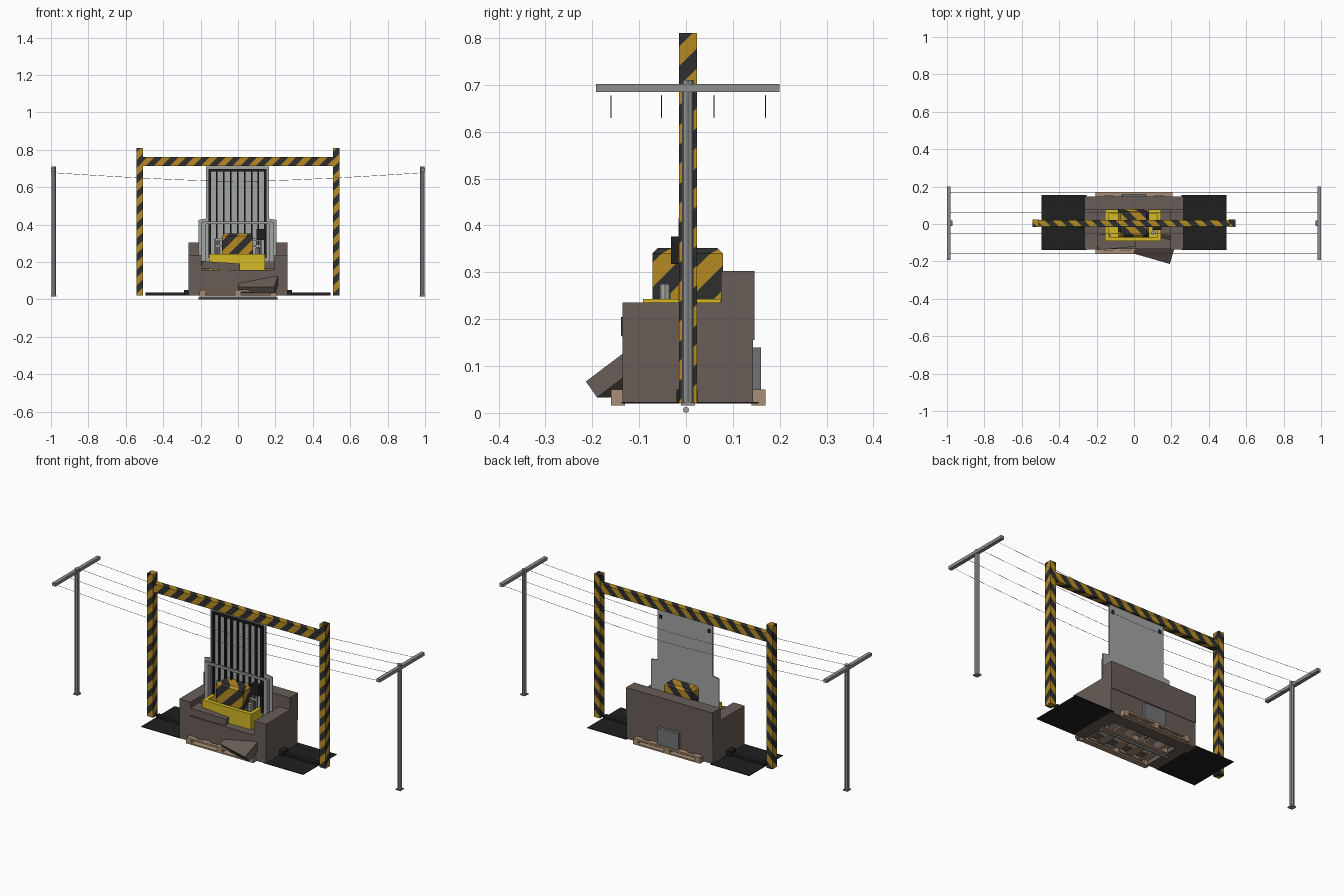
import bpy, bmesh, math
from mathutils import Vector, Matrix, Euler

if "Cube" in bpy.data.objects:
    bpy.data.objects.remove(bpy.data.objects["Cube"])


def mat(name, r, g, b):
    m = bpy.data.materials.new(name)
    m.diffuse_color = (r, g, b, 1)
    m.use_nodes = True
    m.node_tree.nodes["Principled BSDF"].inputs["Base Color"].default_value = m.diffuse_color
    return m


BROWN = mat("brown upholstery", 0.14, 0.11, 0.095)
AMBER = mat("hazard amber", 0.46, 0.26, 0.016)
DARK = mat("hazard dark", 0.028, 0.028, 0.028)
YELLOW = mat("bright yellow", 0.66, 0.49, 0.02)
BLACK = mat("black rubber", 0.014, 0.014, 0.015)
STEEL = mat("pole steel", 0.27, 0.28, 0.28)
SHEET = mat("sheet grey", 0.36, 0.38, 0.37)
TAN = mat("pallet wood", 0.40, 0.27, 0.18)
SLATE = mat("slate plate", 0.16, 0.17, 0.18)


def finish(name, bm, mats):
    me = bpy.data.meshes.new(name)
    bm.to_mesh(me)
    bm.free()
    for m in mats:
        me.materials.append(m)
    ob = bpy.data.objects.new(name, me)
    bpy.context.collection.objects.link(ob)
    return ob


def box_bm(x0, x1, y0, y1, z0, z1):
    bm = bmesh.new()
    bmesh.ops.create_cube(bm, size=1, matrix=Matrix.Translation(
        ((x0 + x1) / 2, (y0 + y1) / 2, (z0 + z1) / 2)) @ Matrix.Diagonal((x1 - x0, y1 - y0, z1 - z0, 1)))
    return bm


def box(name, m, *ext):
    return finish(name, box_bm(*ext), [m])


def slab(name, m, size, loc, rot):
    bm = box_bm(-size[0] / 2, size[0] / 2, -size[1] / 2, size[1] / 2, -size[2] / 2, size[2] / 2)
    ob = finish(name, bm, [m])
    ob.location = loc
    ob.rotation_euler = Euler([math.radians(a) for a in rot])
    return ob


def striped(name, half, *ext, chamfer=0):
    """Box cut by diagonal planes, with alternating amber and dark bands."""
    bm = box_bm(*ext)
    if chamfer:
        top = [e for e in bm.edges if all(v.co.z > ext[5] - 1e-4 for v in e.verts)]
        bmesh.ops.bevel(bm, geom=top, offset=chamfer, segments=1, affect='EDGES')
    n = Vector((1, 1, -1))
    vals = [n.dot(v.co) for v in bm.verts]
    for k in range(math.floor(min(vals) / half), math.ceil(max(vals) / half) + 1):
        bmesh.ops.bisect_plane(bm, geom=bm.verts[:] + bm.edges[:] + bm.faces[:],
                               plane_co=n * (k * half / 3), plane_no=n)
    for f in bm.faces:
        f.material_index = math.floor(n.dot(f.calc_center_median()) / half) % 2
    return finish(name, bm, [AMBER, DARK])


def rod(name, m, a, b, r, sides=8):
    a, b = Vector(a), Vector(b)
    bm = bmesh.new()
    q = (b - a).to_track_quat('Z', 'Y').to_matrix().to_4x4()
    bmesh.ops.create_cone(bm, cap_ends=True, segments=sides, radius1=r, radius2=r,
                          depth=(b - a).length, matrix=Matrix.Translation((a + b) / 2) @ q)
    return finish(name, bm, [m])


# Utility poles and crossarms at both ends
for s, side in ((-1, "left"), (1, "right")):
    rod(side + "_pole", STEEL, (s * 0.985, 0.004, 0.018), (s * 0.985, 0.004, 0.71), 0.0125)
    box(side + "_pole_foot", STEEL, s * 0.985 - 0.014, s * 0.985 + 0.014, -0.011, 0.019, 0.016, 0.022)
    box(side + "_crossarm", STEEL, s * 0.99 - 0.01, s * 0.99 + 0.01, -0.192, 0.2, 0.685, 0.702)

# Sagging wires
for i, y in enumerate((-0.16, -0.052, 0.06, 0.17)):
    cu = bpy.data.curves.new("wire", 'CURVE')
    cu.dimensions = '3D'
    cu.bevel_depth = 0.001
    cu.bevel_resolution = 0
    sp = cu.splines.new('POLY')
    sp.points.add(12)
    for k, p in enumerate(sp.points):
        t = k / 6 - 1
        p.co = (0.985 * t, y, 0.63 + 0.047 * abs(t) ** 1.4, 1)
    cu.materials.append(STEEL)
    bpy.context.collection.objects.link(bpy.data.objects.new("wire_%d" % (i + 1), cu))

# Striped height gantry
for s, side in ((-1, "left"), (1, "right")):
    c = s * 0.526
    striped(side + "_gantry_post", 0.042, c - 0.018, c + 0.018, -0.015, 0.024, 0.02, 0.81)
striped("gantry_beam", 0.042, -0.51, 0.51, -0.013, 0.021, 0.713, 0.76)

# Floor mats with a cable ridge
for s, side in ((-1, "left"), (1, "right")):
    a, b = sorted((s * 0.255, s * 0.495))
    box(side + "_mat", BLACK, a, b, -0.138, 0.155, 0.02, 0.023)
    box(side + "_mat_ridge", BLACK, a, b, -0.01, 0.016, 0.022, 0.036)
    a, b = sorted((s * 0.25, s * 0.29))
    box(side + "_ridge_block", BLACK, a, b, -0.02, 0.025, 0.022, 0.05)
rod("floor_rod", SHEET, (-0.21, 0, 0.0065), (0.21, 0, 0.0065), 0.0065)

# Pallet: bottom boards, blocks and top boards
for j, y in enumerate((-0.145, 0.004, 0.155)):
    box("pallet_bottom_board", TAN, -0.205, 0.205, y - 0.015, y + 0.015, 0.016, 0.024)
    for x in (-0.19, 0, 0.19):
        box("pallet_block", TAN, x - 0.015, x + 0.015, y - 0.015, y + 0.015, 0.024, 0.042)
for x in (-0.18, -0.09, 0, 0.09, 0.18):
    box("pallet_top_board", TAN, x - 0.022, x + 0.022, -0.16, 0.17, 0.042, 0.05)
for y in (-0.152, 0.16):
    box("pallet_edge_board", TAN, -0.2, 0.2, y - 0.008, y + 0.01, 0.04, 0.05)

# Sofa: arms, back, apron and seat rim around an open centre
for s, side in ((-1, "left"), (1, "right")):
    a, b = sorted((s * 0.195, s * 0.264))
    box("sofa_%s_arm" % side, BROWN, a, b, -0.135, 0.143, 0.02, 0.236)
    a, b = sorted((s * 0.14, s * 0.195))
    box("sofa_%s_seat_rim" % side, BROWN, a, b, -0.1, 0.08, 0.125, 0.157)
box("sofa_back_lower", BROWN, -0.264, 0.264, 0.075, 0.143, 0.02, 0.155)
box("sofa_back_upper", BROWN, -0.264, 0.264, 0.075, 0.146, 0.155, 0.303)
box("sofa_apron", BROWN, -0.195, 0.195, -0.134, -0.088, 0.045, 0.157)
box("back_plate", SLATE, -0.065, 0.065, 0.14, 0.16, 0.05, 0.14)

# Loose cushions
slab("fallen_cushion", BROWN, (0.2, 0.17, 0.042), (0.118, -0.108, 0.1), (36, 0, -16))
slab("seat_cushion", BROWN, (0.205, 0.08, 0.04), (-0.095, -0.09, 0.178), (0, 4, 5))

# Yellow tray holding the striped block
box("tray_front", YELLOW, -0.155, 0.145, -0.092, -0.07, 0.15, 0.243)
box("tray_back", YELLOW, -0.155, 0.145, 0.055, 0.074, 0.15, 0.243)
for s in (-1, 1):
    c = -0.005 + s * 0.14
    box("tray_side", YELLOW, c - 0.01, c + 0.01, -0.07, 0.055, 0.15, 0.243)
box("tray_floor", YELLOW, -0.145, 0.135, -0.08, 0.06, 0.15, 0.2)
striped("striped_block", 0.052, -0.085, 0.08, -0.072, 0.079, 0.14, 0.352, chamfer=0.012)

# Upright grey sheet with wider lower wings
prof = [(-0.21, 0.2), (0.205, 0.2), (0.205, 0.425), (0.165, 0.432), (0.165, 0.71),
        (-0.172, 0.71), (-0.172, 0.432), (-0.21, 0.425)]
bm = bmesh.new()
f = bm.faces.new([bm.verts.new((x, 0.006, z)) for x, z in prof])
ext = bmesh.ops.extrude_face_region(bm, geom=[f])
bmesh.ops.translate(bm, verts=[v for v in ext["geom"] if isinstance(v, bmesh.types.BMVert)], vec=(0, 0.008, 0))
bmesh.ops.recalc_face_normals(bm, faces=bm.faces[:])
finish("upright_sheet", bm, [SHEET])
for x in (-0.15, 0.145):
    box("sheet_clip", BLACK, x - 0.008, x + 0.008, 0.012, 0.016, 0.665, 0.685)

# Black grille on the sheet
box("grille_top", BLACK, -0.157, 0.152, -0.006, 0.007, 0.685, 0.697)
for k in range(9):
    x = -0.151 + k * 0.0372
    w = 0.007 if k in (0, 8) else 0.004
    box("grille_bar", BLACK, x - w, x + w, -0.006, 0.007, 0.22, 0.69)
box("control_box", BLACK, 0.1, 0.148, -0.032, -0.004, 0.318, 0.376)

# Grey guard rails in front of the grille
box("guard_rail", SHEET, -0.185, 0.18, -0.016, -0.006, 0.404, 0.416)
for x in (-0.183, 0.178):
    box("guard_post", SHEET, x - 0.011, x + 0.011, -0.016, 0.006, 0.2, 0.412)
for z in (0.285, 0.32):
    box("guard_step", SHEET, -0.125, 0.125, -0.014, -0.006, z - 0.005, z + 0.005)
for x in (-0.12, -0.1, 0.1, 0.12):
    rod("guard_upright", SHEET, (x, -0.01, 0.2), (x, -0.01, 0.325), 0.005, 6)
rod("small_canister", SHEET, (0.105, -0.045, 0.2), (0.105, -0.045, 0.275), 0.012)
